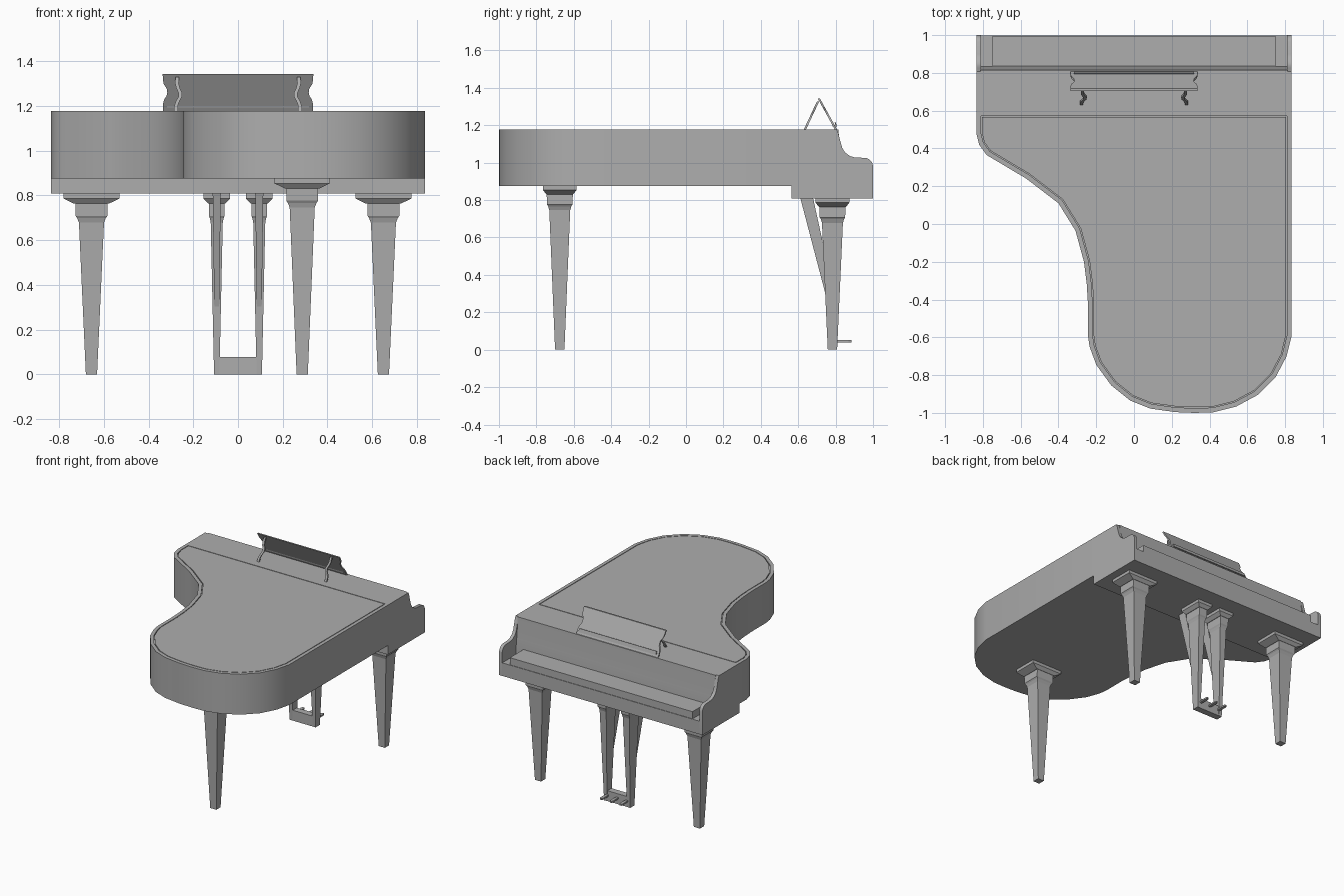
import bpy, bmesh, math
from mathutils import Vector

if "Cube" in bpy.data.objects:
    bpy.data.objects.remove(bpy.data.objects["Cube"])

# Dark grey finish shared by all parts
finish = bpy.data.materials.new("dark_grey_finish")
finish.diffuse_color = (0.42, 0.42, 0.42, 1)
finish.use_nodes = True
finish.node_tree.nodes["Principled BSDF"].inputs["Base Color"].default_value = finish.diffuse_color


def build(name, rings, smooth=False):
    """Loft a closed solid through rings with equal point counts."""
    bm = bmesh.new()
    loops = [[bm.verts.new(p) for p in r] for r in rings]
    n = len(loops[0])
    for a, b in zip(loops, loops[1:]):
        for i in range(n):
            j = (i + 1) % n
            bm.faces.new((a[i], a[j], b[j], b[i]))
    bm.faces.new(loops[0][::-1])
    bm.faces.new(loops[-1])
    bmesh.ops.recalc_face_normals(bm, faces=bm.faces)
    me = bpy.data.meshes.new(name)
    bm.to_mesh(me)
    bm.free()
    me.materials.append(finish)
    ob = bpy.data.objects.new(name, me)
    bpy.context.collection.objects.link(ob)
    if smooth:
        bpy.ops.object.select_all(action='DESELECT')
        ob.select_set(True)
        bpy.context.view_layer.objects.active = ob
        bpy.ops.object.shade_smooth_by_angle(angle=math.radians(32))
    return ob


def plan(name, pts, z0, z1, smooth=False):
    return build(name, [[(x, y, z) for x, y in pts] for z in (z0, z1)], smooth)


def side(name, pts, x0, x1, smooth=False):
    return build(name, [[(x, y, z) for y, z in pts] for x in (x0, x1)], smooth)


def box(name, x0, x1, y0, y1, z0, z1):
    return plan(name, [(x0, y0), (x1, y0), (x1, y1), (x0, y1)], z0, z1)


def stack(name, cx, cy, levels):
    """Square-section post: levels are (z, half x, half y)."""
    return build(name, [[(cx - a, cy - b, z), (cx + a, cy - b, z),
                         (cx + a, cy + b, z), (cx - a, cy + b, z)] for z, a, b in levels])


def inset(pts, d):
    """Offset a clockwise outline inwards."""
    out = []
    for i, p in enumerate(pts):
        p = Vector(p)
        e1 = (p - Vector(pts[i - 1])).normalized()
        e2 = (Vector(pts[(i + 1) % len(pts)]) - p).normalized()
        n1, n2 = Vector((e1.y, -e1.x)), Vector((e2.y, -e2.x))
        out.append(tuple(p + (n1 + n2) * d / (1 + n1.dot(n2))))
    return out


TOP, CASE_Z, BED_Z = 1.176, 0.876, 0.808

# Curved case with the main lid set in a narrow groove inside the rim
curve = [(0.835, -0.59), (0.808, -0.70), (0.75, -0.81), (0.655, -0.905), (0.54, -0.967),
         (0.42, -0.997), (0.32, -1.0), (0.22, -0.996), (0.085, -0.977), (-0.02, -0.935),
         (-0.12, -0.855), (-0.20, -0.745), (-0.235, -0.65), (-0.244, -0.59), (-0.244, -0.42),
         (-0.25, -0.32), (-0.265, -0.2), (-0.31, -0.035), (-0.40, 0.11), (-0.57, 0.24),
         (-0.78, 0.365), (-0.82, 0.42), (-0.835, 0.48)]
outline = curve + [(-0.835, 0.597), (0.835, 0.597)]
steps = [(0, CASE_Z), (0, TOP), (.025, TOP), (.025, TOP - .01), (.03, TOP - .01), (.03, TOP)]
build("case_and_lid", [[(x, y, z) for x, y in inset(outline, d)] for d, z in steps], True)
box("front_case", -0.835, 0.835, 0.597, 0.806, CASE_Z, TOP)

# Key bed, key slip, key cover and fallboard
box("key_bed", -0.835, 0.835, 0.565, 0.80, BED_Z, 0.885)
box("key_slip", -0.811, 0.811, 0.80, 0.999, BED_Z, 0.905)
box("key_cover", -0.75, 0.75, 0.80, 0.995, 0.90, 0.958)
side("fallboard", [(0.79, 0.89), (0.838, 0.89), (0.836, 0.96), (0.829, 1.02), (0.823, 1.08),
                   (0.819, 1.13), (0.816, 1.16), (0.815, TOP), (0.79, TOP)],
     -0.812, 0.812, True)

# Scrolled cheeks at both ends of the keyboard
cheek = [(0.80, BED_Z), (1.0, BED_Z), (1.0, 0.98), (0.995, 1.0), (0.983, 1.015), (0.965, 1.025),
         (0.90, 1.028), (0.875, 1.036), (0.85, 1.055), (0.835, 1.08), (0.825, 1.115),
         (0.815, 1.155), (0.807, TOP), (0.80, TOP)]
for s, n in ((-1, "left"), (1, "right")):
    side("cheek_" + n, cheek, s * 0.81, s * 0.835, True)


# Tapered legs with shoulder and cap
def leg(name, x, y, top, k=1.0):
    stack(name, x, y, [(0, .025 * k, .025), (top - .13, .056 * k, .056),
                       (top - .11, .064 * k, .062), (top - .10, .071 * k, .068),
                       (top - .045, .071 * k, .07)])
    stack(name + "_cap", x, y, [(top - .045, .078 * k, .072), (top - .022, .125 * k, .09),
                                (top, .125 * k, .09)])


leg("left_leg", -0.655, 0.783, BED_Z)
leg("right_leg", 0.65, 0.783, BED_Z)
leg("tail_leg", 0.287, -0.675, CASE_Z)

# Pedal lyre: posts, slanted braces, foot bar and pedals
for s, n in ((-1, "left"), (1, "right")):
    x = s * 0.095
    leg("lyre_post_" + n, x, 0.783, BED_Z, 0.48)
    build("lyre_brace_" + n, [
        [(x + i, y, z) for i, y, z in ((-w, y0, z0), (w, y0, z0), (w, y1, z1), (-w, y1, z1))]
        for w, y0, z0, y1, z1 in ((.018, .612, BED_Z, .68, BED_Z), (.011, .745, .30, .765, .42))])
box("lyre_foot_bar", -0.106, 0.106, 0.758, 0.806, 0, 0.077)
for i, n in ((-1, "left"), (0, "middle"), (1, "right")):
    c = i * 0.08
    plan("pedal_" + n, [(c - .008, .79), (c + .008, .79), (c + .012, .87), (c + .007, .884),
                        (c - .007, .884), (c - .012, .87)], 0.039, 0.051)


# Music desk: leaning panel with scalloped ends, ledge and wavy props
def lean(name, pts, foot, head, t):
    """Flat shape in (x, z) tilted from foot y (z 1.18) to head y (z 1.34)."""
    def y(z):
        return foot + (head - foot) * (z - 1.18) / 0.16
    return build(name, [[(x, y(z) + d, z) for x, z in pts] for d in (-t, t)])


end = [(.335, 1.175), (.335, 1.21), (.33, 1.228), (.319, 1.245), (.316, 1.26), (.319, 1.278),
       (.332, 1.298), (.335, 1.315), (.337, 1.343)]
lean("music_desk", end + [(-x, z) for x, z in end[::-1]], 0.80, 0.712, 0.006)
side("music_ledge", [(.785, 1.192), (.808, 1.192), (.80, 1.217), (.794, 1.215), (.798, 1.203),
                     (.783, 1.201)], -.318, .318)
wave = [(.277, 1.175), (.277, 1.20), (.27, 1.22), (.259, 1.24), (.258, 1.258), (.268, 1.28),
        (.273, 1.30), (.272, 1.328)]
for s, n in ((-1, "left"), (1, "right")):
    lean("desk_prop_" + n, [(s * (x - .008), z) for x, z in wave] +
         [(s * (x + .008), z) for x, z in wave[::-1]], 0.637, 0.712, 0.006)
